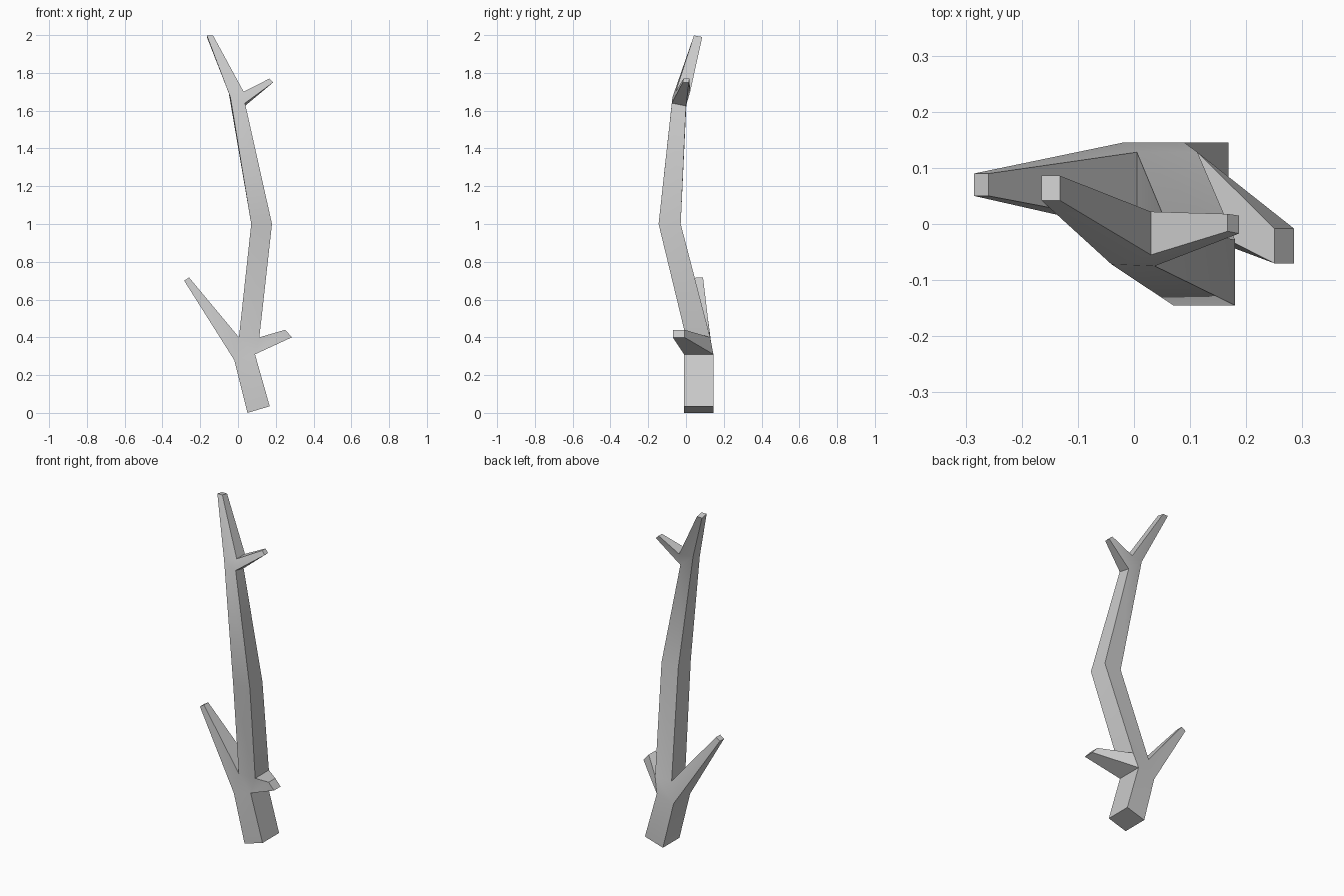
import bpy, bmesh

# Branch outline, anticlockwise seen from the front: (x, z, front y, back y)
outline = [
    (0.05, 0.00, -0.01, 0.145), (0.168, 0.035, -0.01, 0.145),    # 0-1 foot
    (0.09, 0.31, -0.01, 0.145),                                  # 2 lower fork, right
    (0.285, 0.40, -0.07, -0.008), (0.25, 0.44, -0.07, -0.008),   # 3-4 right stub tip
    (0.113, 0.40, 0.00, 0.128),                                  # 5 stem, right
    (0.18, 1.00, -0.145, -0.028),                                # 6 bend, right
    (0.037, 1.632, -0.075, 0.00),                                # 7 upper fork, right
    (0.187, 1.75, -0.017, 0.015), (0.167, 1.77, -0.013, 0.018),  # 8-9 twig tip
    (0.03, 1.70, -0.055, 0.022),                                 # 10 crotch
    (-0.132, 1.998, 0.042, 0.086), (-0.165, 1.998, 0.042, 0.086),  # 11-12 top tip
    (-0.045, 1.685, -0.072, 0.005),                              # 13 upper fork, left
    (0.07, 1.00, -0.145, -0.028),                                # 14 bend, left
    (0.005, 0.40, 0.00, 0.128),                                  # 15 stem, left
    (-0.259, 0.717, 0.05, 0.09), (-0.285, 0.70, 0.05, 0.09),     # 16-17 left tip
    (-0.02, 0.28, -0.01, 0.145),                                 # 18 lower fork, left
]
# Panels covering the front and back
cells = [(0, 1, 2, 18), (2, 5, 15, 18), (2, 3, 4, 5), (5, 6, 14, 15),
         (6, 7, 13, 14), (7, 10, 13), (7, 8, 9, 10), (10, 11, 12, 13),
         (18, 15, 16, 17)]

bm = bmesh.new()
front = [bm.verts.new((x, f, z)) for x, z, f, b in outline]
back = [bm.verts.new((x, b, z)) for x, z, f, b in outline]

# The upper left fork is slightly twisted towards the back
front[13].co.x, front[13].co.z = -0.04, 1.67
back[13].co.x, back[13].co.z = -0.05, 1.70
front[7].co.z, back[7].co.z = 1.64, 1.625
back[11].co.z = back[12].co.z = 1.99

for c in cells:
    bm.faces.new([front[i] for i in c])
    bm.faces.new([back[i] for i in reversed(c)])
n = len(outline)
for i in range(n):
    j = (i + 1) % n
    bm.faces.new((front[j], front[i], back[i], back[j]))
bmesh.ops.recalc_face_normals(bm, faces=bm.faces)

mesh = bpy.data.meshes.new("branch")
bm.to_mesh(mesh)
bm.free()
branch = bpy.data.objects.new("branch", mesh)
bpy.context.collection.objects.link(branch)

# Soft bends, sharp corners
bpy.context.view_layer.objects.active = branch
branch.select_set(True)
bpy.ops.object.shade_smooth_by_angle(angle=0.6)
